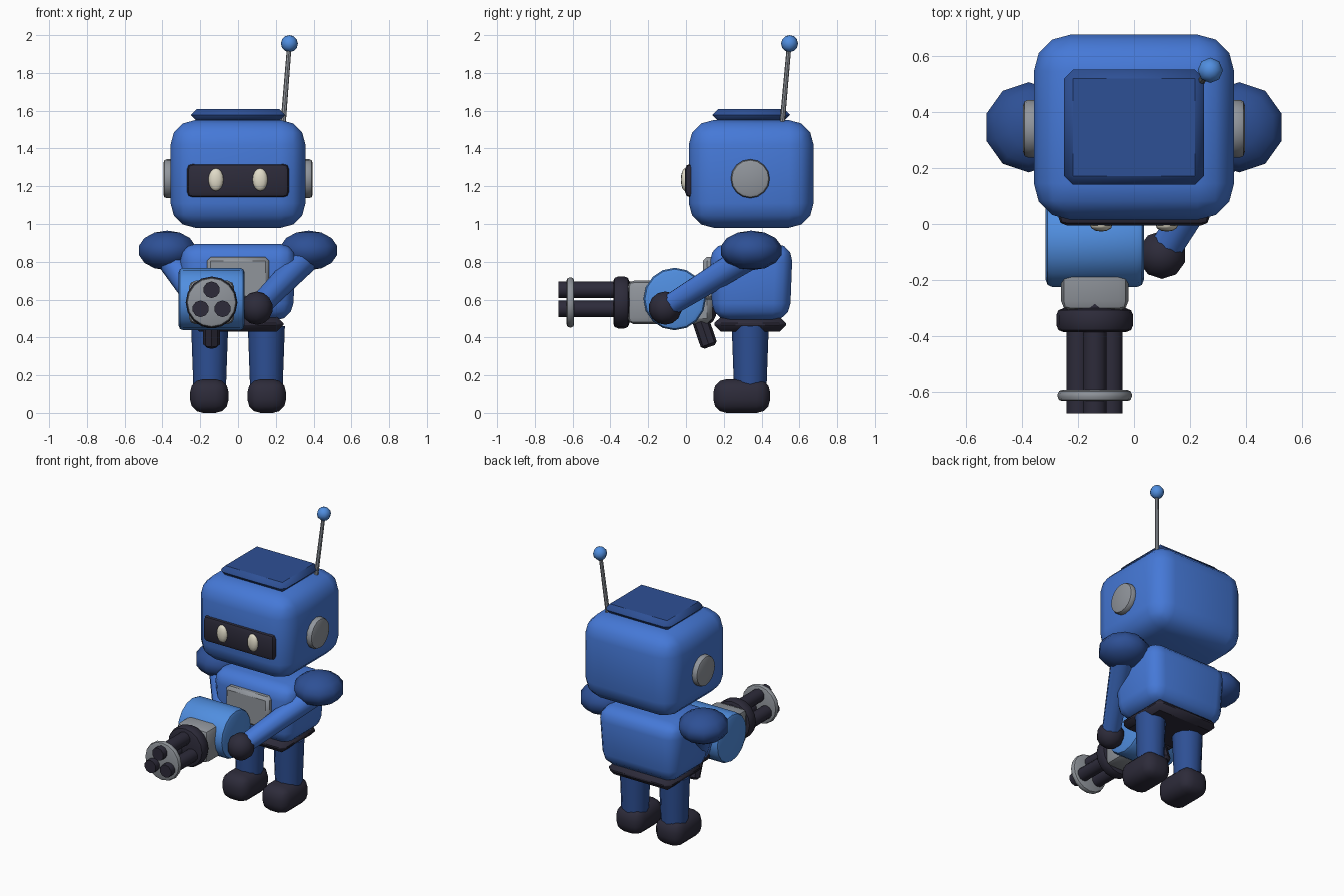
import bpy, bmesh, math
from mathutils import Vector, Matrix

cube = bpy.data.objects.get("Cube")
if cube:
    bpy.data.objects.remove(cube, do_unlink=True)


def material(name, rgb):
    m = bpy.data.materials.new(name)
    m.use_nodes = True
    m.diffuse_color = (*rgb, 1)
    m.node_tree.nodes["Principled BSDF"].inputs["Base Color"].default_value = (*rgb, 1)
    return m


BLUE = material("main blue", (0.06, 0.19, 0.68))
NAVY = material("deep blue", (0.027, 0.08, 0.30))
SKY = material("light blue", (0.08, 0.27, 0.74))
DARK = material("dark rubber", (0.026, 0.024, 0.042))
GREY = material("grey metal", (0.28, 0.30, 0.33))
CREAM = material("cream", (0.75, 0.71, 0.58))


def finish(name, bm, mat, angle=40):
    """Turn a bmesh into a shaded object."""
    bmesh.ops.recalc_face_normals(bm, faces=bm.faces)
    mesh = bpy.data.meshes.new(name)
    bm.to_mesh(mesh)
    bm.free()
    mesh.materials.append(mat)
    mesh.shade_smooth()
    mesh.set_sharp_from_angle(angle=math.radians(angle))
    ob = bpy.data.objects.new(name, mesh)
    bpy.context.collection.objects.link(ob)
    return ob


def bevel(bm, edges, width, segments):
    bmesh.ops.bevel(bm, geom=edges, offset=width, segments=segments,
                    profile=0.5, affect='EDGES', clamp_overlap=True)


def box(name, lo, hi, width, segments, mat, taper=1.0):
    """Bevelled box between two corners; taper scales the bottom."""
    lo, hi = Vector(lo), Vector(hi)
    bm = bmesh.new()
    bmesh.ops.create_cube(bm, size=1)
    for v in bm.verts:
        if v.co.z < 0:
            v.co.x *= taper
            v.co.y *= taper
        v.co = (lo + hi) / 2 + v.co * (hi - lo)
    bevel(bm, bm.edges[:], width, segments)
    return finish(name, bm, mat)


def rod(name, start, end, r1, r2, mat, sides=12, rim=0, segments=1):
    """Cylinder or cone between two points, with optional bevelled rims."""
    start, end = Vector(start), Vector(end)
    axis = end - start
    bm = bmesh.new()
    bmesh.ops.create_cone(bm, cap_ends=True, segments=sides, radius1=r1,
                          radius2=r2, depth=axis.length)
    if rim:
        edges = [e for e in bm.edges if any(len(f.verts) > 4 for f in e.link_faces)]
        bevel(bm, edges, rim, segments)
    turn = axis.to_track_quat('Z', 'Y').to_matrix().to_4x4()
    bm.transform(Matrix.Translation((start + end) / 2) @ turn)
    return finish(name, bm, mat)


def ball(name, centre, radii, mat, u=10, v=7):
    bm = bmesh.new()
    bmesh.ops.create_uvsphere(bm, u_segments=u, v_segments=v, radius=1)
    bm.transform(Matrix.Translation(centre) @ Matrix.Diagonal((*radii, 1)))
    return finish(name, bm, mat, 60)


# Head, hatch and face
box("head", (-0.357, 0.015, 0.98), (0.357, 0.675, 1.55), 0.13, 3, BLUE)
box("head_hatch", (-0.25, 0.14, 1.545), (0.25, 0.55, 1.61), 0.032, 1, NAVY)
box("visor", (-0.27, -0.005, 1.14), (0.27, 0.06, 1.32), 0.03, 2, DARK)

# Antenna
rod("antenna", (0.238, 0.508, 1.52), (0.272, 0.546, 1.95), 0.014, 0.012, GREY, 8)
ball("antenna_tip", (0.272, 0.548, 1.955), (0.045,) * 3, SKY, 8, 6)

# Body
box("torso", (-0.31, 0.125, 0.49), (0.31, 0.565, 0.895), 0.09, 3, BLUE, 0.93)
box("chest_plate", (-0.165, 0.09, 0.6), (0.165, 0.16, 0.825), 0.02, 1, GREY)
box("pelvis", (-0.24, 0.15, 0.43), (0.24, 0.53, 0.51), 0.035, 1, DARK)

# Paired parts
for side, s in (("left", 1), ("right", -1)):
    ball(side + "_eye", (s * 0.117, -0.005, 1.235), (0.04, 0.022, 0.06), CREAM, 12, 8)
    rod(side + "_ear", (s * 0.33, 0.34, 1.24), (s * 0.395, 0.34, 1.24),
        0.103, 0.103, GREY, 16, 0.018, 2)
    ball(side + "_shoulder", (s * 0.375, 0.345, 0.86), (0.162, 0.165, 0.105), NAVY)
    rod(side + "_leg", (s * 0.15, 0.34, 0.1), (s * 0.15, 0.34, 0.46), 0.085, 0.098, NAVY)
    x = s * 0.152
    box(side + "_foot", (x - 0.102, 0.145, 0), (x + 0.102, 0.445, 0.18), 0.07, 3, DARK)

# Arms reaching to the blaster
hands = {"left": (0.1, -0.11, 0.555), "right": (-0.17, 0.09, 0.53)}
for side, s in (("left", 1), ("right", -1)):
    rod(side + "_arm", (s * 0.36, 0.32, 0.82), hands[side], 0.075, 0.058, BLUE, 10)
ball("left_hand", hands["left"], (0.088,) * 3, DARK)
ball("right_hand", hands["right"], (0.07,) * 3, DARK)

# Blaster body, with its drum lying sideways
GX, GZ = -0.14, 0.585
rod("blaster_drum", (-0.315, -0.06, 0.603), (0.035, -0.06, 0.603),
    0.165, 0.165, SKY, 16, 0.025, 2)
box("blaster_neck", (GX - 0.12, -0.31, 0.47), (GX + 0.12, -0.1, 0.7), 0.035, 2, GREY)
box("blaster_rear", (GX - 0.06, 0.0, 0.47), (GX + 0.06, 0.14, 0.63), 0.03, 1, GREY)
rod("blaster_grip", (GX, 0.06, 0.54), (GX, 0.125, 0.35), 0.045, 0.045, DARK, 8, 0.015)

# Barrel cluster
rod("barrel_collar", (GX, -0.3, GZ), (GX, -0.385, GZ), 0.137, 0.137, DARK, 16, 0.025, 2)
for i in range(3):
    a = math.radians(90 + 120 * i)
    x, z = GX + 0.067 * math.cos(a), GZ + 0.067 * math.sin(a)
    rod(f"barrel_{i + 1}", (x, -0.28, z), (x, -0.675, z), 0.044, 0.044, DARK, 10)
rod("muzzle_disc", (GX, -0.592, GZ), (GX, -0.632, GZ), 0.132, 0.132, GREY, 16, 0.015, 2)
